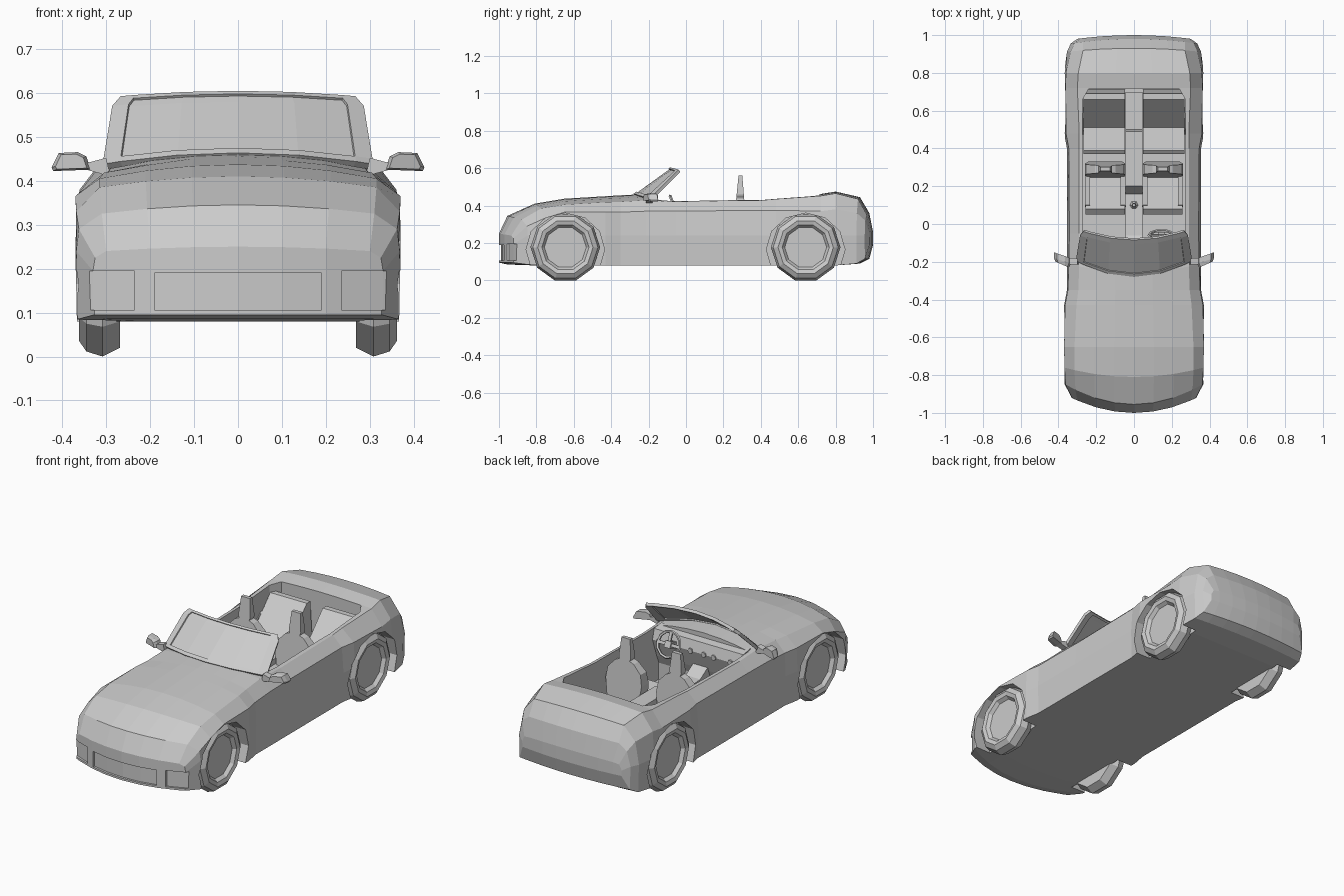
import bpy, bmesh, math
from mathutils import Matrix, Vector

if "Cube" in bpy.data.objects:
    bpy.data.objects.remove(bpy.data.objects["Cube"])


def mesh(name, verts, faces):
    me = bpy.data.meshes.new(name)
    me.from_pydata([tuple(v) for v in verts], [], faces)
    bm = bmesh.new()
    bm.from_mesh(me)
    bmesh.ops.recalc_face_normals(bm, faces=bm.faces)
    bm.to_mesh(me)
    bm.free()
    ob = bpy.data.objects.new(name, me)
    bpy.context.collection.objects.link(ob)
    return ob


def loft(name, rings, caps=None):
    n = len(rings[0])
    verts = [p for r in rings for p in r]
    faces = [(k * n + i, k * n + (i + 1) % n, (k + 1) * n + (i + 1) % n, (k + 1) * n + i)
             for k in range(len(rings) - 1) for i in range(n)]
    last = (len(rings) - 1) * n
    for f in caps or [range(n)]:
        faces += [tuple(f), tuple(last + i for i in f)]
    return mesh(name, verts, faces)


def prism(name, pts, axis, a, b):
    put = {'x': lambda p, d: (d, p[0], p[1]),
           'y': lambda p, d: (p[0], d, p[1]),
           'z': lambda p, d: (p[0], p[1], d)}[axis]
    return loft(name, [[put(p, d) for p in pts] for d in (a, b)])


def box(name, x0, x1, y0, y1, z0, z1):
    return prism(name, [(x0, y0), (x1, y0), (x1, y1), (x0, y1)], 'z', z0, z1)


def cut(ob, cutter):
    m = ob.modifiers.new('cut', 'BOOLEAN')
    m.operation, m.solver, m.object = 'DIFFERENCE', 'EXACT', cutter
    dg = bpy.context.evaluated_depsgraph_get()
    me = bpy.data.meshes.new_from_object(ob.evaluated_get(dg))
    ob.modifiers.clear()
    ob.data = me
    bpy.data.objects.remove(cutter)


def thicken(ob, t):
    m = ob.modifiers.new('thickness', 'SOLIDIFY')
    m.thickness, m.offset = t, 0


# Body stations: y, sweep, z centre, z edge, x edge, x shoulder, z shoulder, x side, z bottom
STATIONS = [
    (-1.0, .10, .25, .24, .30, .325, .225, .33, .095),
    (-.955, .11, .345, .325, .31, .362, .29, .368, .085),
    (-.81, .05, .41, .385, .315, .368, .33, .372, .08),
    (-.65, 0, .437, .405, .315, .37, .365, .372, .08),
    (-.43, 0, .45, .418, .305, .365, .365, .37, .08),
    (-.35, 0, .455, .42, .295, .35, .365, .355, .08),
    (-.25, .04, .46, .428, .29, .345, .37, .355, .08),
    (-.05, 0, .455, .42, .29, .342, .37, .355, .08),
    (.40, 0, .44, .428, .29, .345, .375, .355, .08),
    (.48, 0, .445, .435, .29, .36, .375, .37, .08),
    (.72, 0, .462, .452, .30, .362, .37, .372, .08),
    (.80, 0, .475, .465, .295, .36, .38, .37, .08),
    (.93, -.02, .445, .435, .27, .335, .36, .355, .09),
    (.98, -.03, .36, .355, .27, .315, .32, .335, .115),
    (1.0, -.03, .26, .255, .25, .285, .25, .30, .19)]
rings = []
for y, dy, zc, ze, xe, xs, zs, xm, zb in STATIONS:
    cols = [0, 1 / 3, 2 / 3, 1]
    half = [(xe * t, zc - (zc - ze) * t * t) for t in cols]
    half += [(xs, zs), (xm, min(.24, zs - .03)), (xm * .99, zb)]
    half += [(xe * t, zb) for t in reversed(cols)]
    ring = half + [(-x, z) for x, z in half[-2:0:-1]]
    rings.append([(x, y + dy * (x / .37) ** 2, z) for x, z in ring])
caps = [(0, 1, 9, 10), (1, 2, 8, 9), (2, 3, 7, 8), (3, 4, 5, 6, 7)]
caps += [tuple((20 - i) % 20 for i in c) for c in caps]
body = loft('body', rings, caps)

# Cockpit opening
cut(body, prism('cockpit_cutter', [(-.272, -.15), (.272, -.15), (.272, .66), (.24, .715),
                                   (-.24, .715), (-.272, .66)], 'z', .13, .7))

# Wheel arches and wheels
TYRE = [(.268, .10), (.268, .165), (.308, .186), (.345, .174), (.362, .148),
        (.356, .126), (.338, .112)]
for s in (-1, 1):
    for end, yc in (('front', -.645), ('rear', .64)):
        arch = [(yc + .21 * math.cos(k * math.pi / 6), .165 + .195 * math.sin(k * math.pi / 6))
                for k in range(12)]
        cut(body, prism('arch_cutter', arch, 'x', s * .276, s * .5))
        loft(end + '_wheel', [[(s * x, yc + r * math.cos(k * math.pi / 5),
                                .177 + r * math.sin(k * math.pi / 5)) for k in range(10)]
                              for x, r in TYRE])


# Recessed grille and lamps in the front bumper
def recess(xs, z0, z1):
    rs = []
    for x in xs:
        y = -1 + .10 * (x / .37) ** 2
        rs.append([(x, y - .04, z0), (x, y + .012, z0), (x, y + .012, z1), (x, y - .04, z1)])
    cut(body, loft('recess_cutter', rs))


recess([-.19, -.1, 0, .1, .19], .106, .19)
for s in (-1, 1):
    recess([s * .235, s * .3, s * .33, s * .345], .106, .195)


# Windscreen: curved frame cells and glass cells
def screen(u, v):
    w = .305 - .02 * v / .85 if v <= .85 else .285 - .02 * (v - .85) / .15
    low = Vector((0, -.275 + .085 * u * u, .457 - .025 * u * u))
    top = Vector((0, -.08 + .045 * u * u, .598 - .012 * u * u))
    p = low.lerp(top, v)
    p.x = u * w
    return p


US, VS = [-1, -.87, -.45, 0, .45, .87, 1], [0, .08, .86, .95, 1]
grid = [screen(u, v) for v in VS for u in US]
frame, glass = [], []
for j in range(4):
    for i in range(6):
        q = (j * 7 + i, j * 7 + i + 1, j * 7 + i + 8, j * 7 + i + 7)
        (glass if 0 < i < 5 and 0 < j < 3 else frame).append(q)
thicken(mesh('windscreen_frame', grid, frame), .016)
thicken(mesh('windscreen_glass', grid, glass), .004)

# Dashboard with vents
prism('dashboard', [(-.17, .435), (-.11, .425), (-.095, .37), (-.13, .27), (-.16, .2)],
      'x', -.268, .268)
for x in (-.2, -.1, -.04, .04, .23):
    disc = [(x + .014 * math.cos(k * math.pi / 4), .37 + .014 * math.sin(k * math.pi / 4))
            for k in range(8)]
    prism('dash_vent', disc, 'y', -.12, -.09)

# Steering wheel with spokes and column
tilt = Matrix.Translation((.145, -.06, .39)) @ Matrix.Rotation(math.radians(-68), 4, 'X')
bpy.ops.mesh.primitive_torus_add(major_segments=12, minor_segments=5,
                                 major_radius=.066, minor_radius=.008)
rim = bpy.context.object
rim.name = 'steering_wheel'
rim.matrix_world = tilt
for ang in (0, 180, 270):
    sp = box('steering_spoke', .008, .064, -.008, .008, -.005, .005)
    sp.matrix_world = tilt @ Matrix.Rotation(math.radians(ang), 4, 'Z')
col = box('steering_column', -.018, .018, -.018, .018, -.09, .012)
col.matrix_world = tilt

# Seats
for s in (-1, 1):
    cx = s * .152
    prism('seat_cushion', [(.06, .13), (.05, .22), (.08, .245), (.27, .22), (.29, .13)],
          'x', cx - .105, cx + .105)
    for e in (-1, 1):
        prism('seat_bolster', [(.09, .2), (.1, .255), (.26, .26), (.28, .2)],
              'x', cx + e * .08, cx + e * .108)
    right = [(.09, 0), (.108, .13), (.098, .19), (.055, .235), (.03, .245), (.036, .26), (.026, .36)]
    outline = right + [(-x, z) for x, z in reversed(right)]
    back = loft('seat_back', [
        [(cx + x, yf - z * k, z) for x, z in outline] for yf, k in ((-.04, -.10), (.045, .08))])
    back.location = (0, .285, .2)
    prism('rear_seat', [(.37, .13), (.37, .25), (.39, .265), (.51, .25), (.66, .41),
                        (.69, .41), (.712, .13)], 'x', s * .048, s * .268)

# Centre console, gear lever and armrest
prism('centre_console', [(-.14, .13), (-.14, .3), (-.06, .25), (.16, .235), (.2, .29),
                         (.49, .29), (.50, .22), (.70, .22), (.70, .13)], 'x', -.044, .044)
stick = loft('gear_lever', [[(r * math.cos(k * math.pi / 3), .1 + r * math.sin(k * math.pi / 3), z)
                             for k in range(6)]
                            for r, z in ((.025, .235), (.007, .26), (.006, .3), (.013, .31), (.009, .335))])

# Door mirrors
SHELL = [(.335, .425), (.345, .455), (.365, .465), (.408, .463), (.424, .43), (.42, .422)]
for s in (-1, 1):
    rs = []
    for y, k in ((-.215, .8), (-.195, 1), (-.165, 1)):
        rs.append([(s * (.38 + (x - .38) * k), y + (x - .38) * .35, .443 + (z - .443) * k)
                   for x, z in SHELL])
    loft('door_mirror', rs)
    prism('mirror_stalk', [(s * .29, .41), (s * .345, .425), (s * .345, .44), (s * .30, .452)],
          'y', -.215, -.18)
